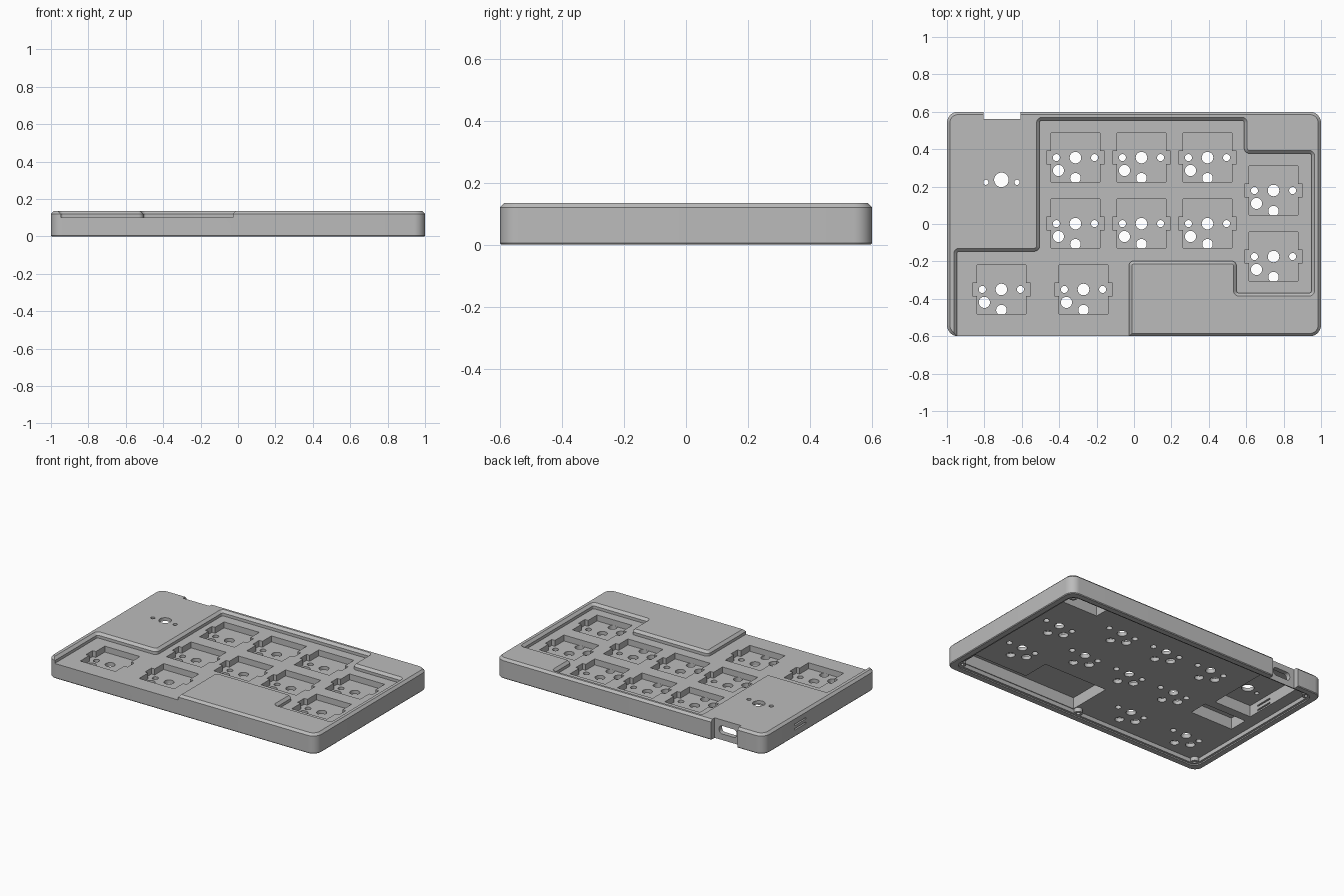
import bpy
import bmesh
from math import cos, sin, pi
from mathutils import Vector

cube = bpy.data.objects.get("Cube")
if cube:
    bpy.data.objects.remove(cube)

grey = bpy.data.materials.new("Matte grey plastic")
grey.use_nodes = True
GREY = (0.5, 0.5, 0.5, 1)
grey.diffuse_color = GREY
grey.node_tree.nodes["Principled BSDF"].inputs["Base Color"].default_value = GREY


def rounded(corners, radius, steps=8):
    """Fillet every corner of a counter-clockwise outline."""
    pts = []
    if not radius:
        return [Vector(c) for c in corners]
    for i, c in enumerate(corners):
        p = Vector(c)
        a = (Vector(corners[i - 1]) - p).normalized()
        b = (Vector(corners[(i + 1) % len(corners)]) - p).normalized()
        centre = p + (a + b) * radius
        for k in range(steps + 1):
            t = k / steps * pi / 2
            pts.append(centre - b * radius * cos(t) - a * radius * sin(t))
    return pts


def offset(pts, d):
    """Move an outline outwards by d with mitred corners."""
    out = []
    for i, p in enumerate(pts):
        e1 = (p - pts[i - 1]).normalized()
        e2 = (pts[(i + 1) % len(pts)] - p).normalized()
        n1, n2 = Vector((e1.y, -e1.x)), Vector((e2.y, -e2.x))
        out.append(p + (n1 + n2) * d / (1 + n1.dot(n2)))
    return out


def add_prism(bm, pts, layers):
    """Stack the outline at each (height, offset) and close the ends."""
    rings = [[bm.verts.new((p.x, p.y, z)) for p in offset(pts, d)]
             for z, d in layers]
    for low, high in zip(rings, rings[1:]):
        for i in range(len(pts)):
            j = (i + 1) % len(pts)
            bm.faces.new((low[i], low[j], high[j], high[i]))
    bm.faces.new(rings[0][::-1])
    bm.faces.new(rings[-1])


def rect(x0, x1, y0, y1):
    return [(x0, y0), (x1, y0), (x1, y1), (x0, y1)]


def circle(x, y, r, n=24):
    return [Vector((x + r * cos(2 * pi * k / n), y + r * sin(2 * pi * k / n)))
            for k in range(n)]


def make(name, parts):
    """Make one object from a list of (outline, layers)."""
    bm = bmesh.new()
    for pts, layers in parts:
        add_prism(bm, pts, layers)
    me = bpy.data.meshes.new(name)
    bm.to_mesh(me)
    bm.free()
    me.materials.append(grey)
    ob = bpy.data.objects.new(name, me)
    bpy.context.collection.objects.link(ob)
    return ob


def select(ob):
    bpy.ops.object.select_all(action='DESELECT')
    ob.select_set(True)
    bpy.context.view_layer.objects.active = ob


def cut(target, cutter):
    cutter.hide_render = True
    select(target)
    mod = target.modifiers.new("Cut", 'BOOLEAN')
    mod.operation = 'DIFFERENCE'
    mod.solver = 'EXACT'
    mod.object = cutter
    bpy.ops.object.modifier_apply(modifier=mod.name)
    bpy.data.objects.remove(cutter)


TOP, TRAY, FLOOR, UNDER, ROOF = 0.135, 0.10, 0.06, 0.035, 0.112

# Outer case with rounded corners and chamfered rim
case = make("case", [(rounded(rect(-1, 1, -0.6, 0.6), 0.06),
                      [(0, -0.004), (0.005, 0), (0.12, 0), (TOP, -0.015)])])

# Sunken key tray, open at the front left
tray = [(-0.955, -0.7), (-0.02, -0.7), (-0.02, -0.205), (0.54, -0.205),
        (0.54, -0.377), (0.957, -0.377), (0.957, 0.385), (0.597, 0.385),
        (0.597, 0.562), (-0.513, 0.562), (-0.513, -0.138), (-0.955, -0.138)]
cut(case, make("tray_cutter", [(rounded(tray, 0.02, 5),
                                [(TRAY, -0.008), (0.119, -0.008),
                                 (TOP, 0.008), (0.2, 0.008)])]))

# Open underside with a stepped lip
cut(case, make("underside_cutter",
               [(rounded(rect(-0.945, 0.945, -0.545, 0.545), 0.04),
                 [(-0.05, 0.015), (0.008, 0.015), (0.0081, 0), (UNDER, 0)])]))

# Deeper component bays below the raised parts of the top
bays = [[(0.03, -0.54), (0.91, -0.54), (0.91, -0.42), (0.51, -0.42),
         (0.51, -0.235), (0.03, -0.235)],
        rect(-0.86, -0.58, 0.08, 0.53),
        rect(-0.87, -0.55, -0.11, 0.02),
        rect(0.65, 0.93, 0.42, 0.535)]
cut(case, make("bay_cutter", [(rounded(b, 0), [(0.02, 0), (ROOF, 0)])
                              for b in bays]))

# Switch sockets: eared pockets with five pin holes each
switches = [(x, y) for x in (-0.313, 0.04, 0.393) for y in (0.355, 0.002)]
switches += [(0.746, 0.179), (0.746, -0.174), (-0.709, -0.35), (-0.27, -0.35)]
H, E, S = 0.131, 0.155, 0.035
socket = [(-H, -H), (H, -H), (H, -S), (E, -S), (E, S), (H, S),
          (H, H), (-H, H), (-H, S), (-E, S), (-E, -S), (-H, -S)]
pins = [(0, 0, 0.031), (-0.102, 0, 0.019), (0.102, 0, 0.019),
        (-0.091, -0.069, 0.03), (0, -0.11, 0.028)]
cut(case, make("socket_cutter",
               [([Vector((x + u, y + v)) for u, v in socket],
                 [(FLOOR, 0), (0.2, 0)]) for x, y in switches]))
cut(case, make("pin_cutter",
               [(circle(x + u, y + v, r), [(0.01, 0), (FLOOR + 0.001, 0)])
                for x, y in switches for u, v, r in pins]))

# Button hole with two small side holes
cut(case, make("button_cutter",
               [(circle(-0.709 + u, y, r), [(0.09, 0), (0.2, 0)])
                for u, y, r in ((0, 0.236, 0.039), (-0.083, 0.223, 0.014),
                                (0.083, 0.223, 0.014))]))

# Back notch and the rounded port opening behind it
cut(case, make("notch_cutter", [(rounded(rect(-0.805, -0.607, 0.562, 0.7), 0),
                                 [(-0.1, 0), (0.2, 0)])]))
port = make("port_cutter", [(rounded(rect(-0.065, 0.065, -0.027, 0.027), 0.022),
                             [(0, 0), (0.2, 0)])])
port.rotation_euler.x = pi / 2
port.location = (-0.706, 0.65, 0.068)
cut(case, port)

# Two vent slits in the side wall
cut(case, make("slit_cutter", [(rounded(rect(-1.1, -0.84, 0.15, 0.27), 0),
                                [(z, 0), (z + 0.01, 0)])
                               for z in (0.045, 0.075)]))

# Screw posts with pilot holes
posts = [(sx * 0.93, sy * 0.53) for sx in (-1, 1) for sy in (-1, 1)]
posts.append((0, -0.53))
screw_posts = make("screw_posts", [(circle(x, y, 0.027),
                                    [(0.008, 0), (UNDER + 0.004, 0)])
                                   for x, y in posts])
cut(screw_posts, make("pilot_cutter", [(circle(x, y, 0.013, 16),
                                        [(-0.05, 0), (UNDER - 0.004, 0)])
                                       for x, y in posts]))

for ob in (case, screw_posts):
    select(ob)
    bpy.ops.object.shade_smooth_by_angle(angle=pi / 6)
